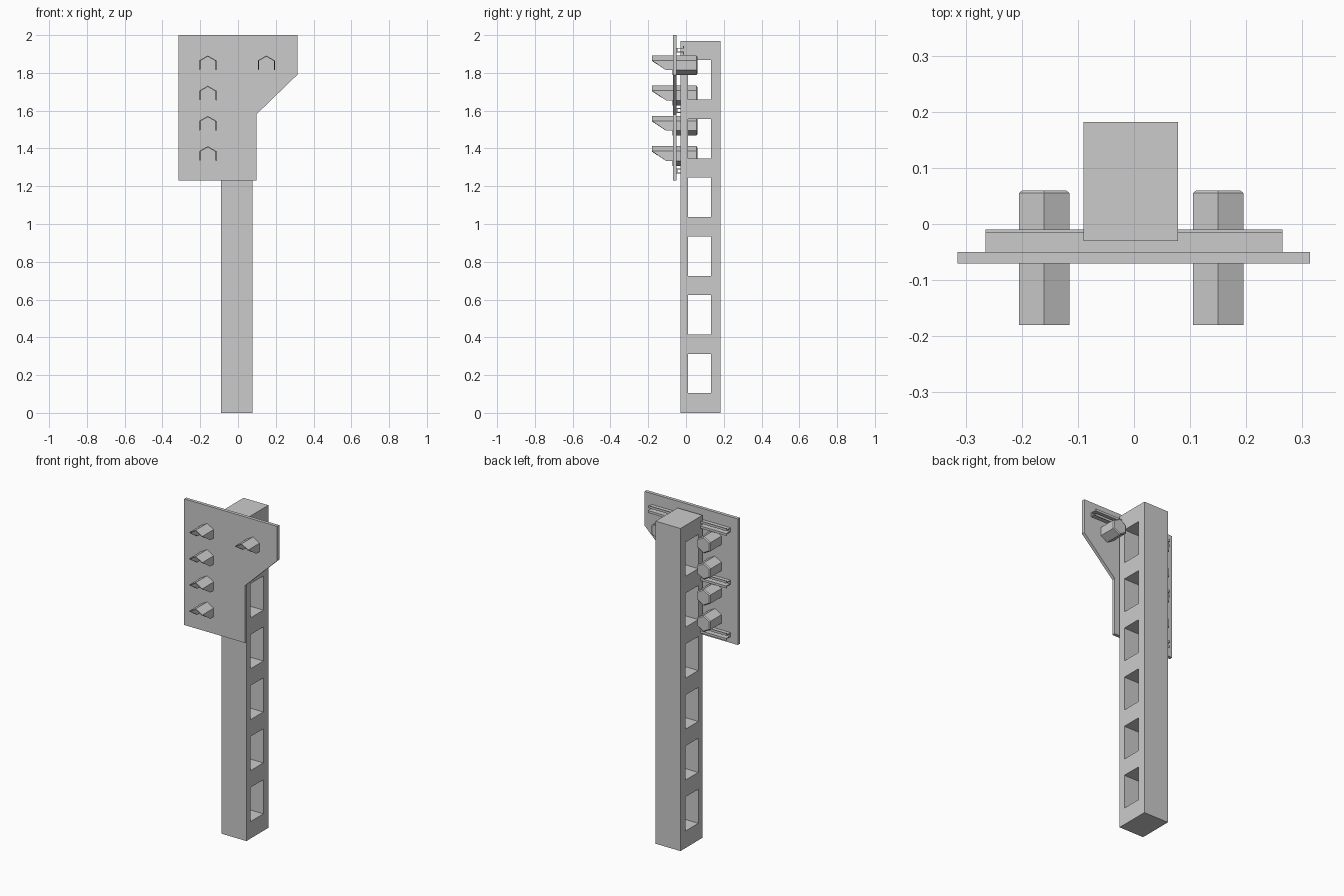
import bpy, bmesh, math
from mathutils import Vector

cube = bpy.data.objects.get("Cube")
if cube:
    bpy.data.objects.remove(cube, do_unlink=True)

grey = bpy.data.materials.new("plain grey")
grey.use_nodes = True
grey.diffuse_color = (0.6, 0.6, 0.6, 1)
grey.node_tree.nodes["Principled BSDF"].inputs["Base Color"].default_value = (0.6, 0.6, 0.6, 1)


def finish(name, bm):
    bmesh.ops.recalc_face_normals(bm, faces=bm.faces)
    mesh = bpy.data.meshes.new(name)
    bm.to_mesh(mesh)
    bm.free()
    mesh.materials.append(grey)
    obj = bpy.data.objects.new(name, mesh)
    bpy.context.collection.objects.link(obj)
    return obj


def extrude(name, points, offset):
    """Solid from a closed outline of 3D points pushed along an offset."""
    bm = bmesh.new()
    face = bm.faces.new([bm.verts.new(p) for p in points])
    moved = bmesh.ops.extrude_face_region(bm, geom=[face])["geom"]
    verts = [v for v in moved if isinstance(v, bmesh.types.BMVert)]
    bmesh.ops.translate(bm, verts=verts, vec=Vector(offset))
    # The starting face is kept as the near cap
    return finish(name, bm)


def box(name, x0, x1, y0, y1, z0, z1):
    return extrude(name, [(x0, y0, z0), (x1, y0, z0), (x1, y1, z0), (x0, y1, z0)],
                   (0, 0, z1 - z0))


# Post: two long walls joined by evenly spaced blocks, leaving windows
LEFT, RIGHT, TOP = -0.09, 0.078, 1.97
STEP, GAP, FIRST = 0.311, 0.208, 0.104
bm = bmesh.new()
ys = (-0.03, 0.01, 0.133, 0.182)
zs = [0]
for i in range(6):
    zs += [FIRST + i * STEP, FIRST + i * STEP + GAP]
zs.append(TOP)
grid = [[bm.verts.new((LEFT, y, z)) for y in ys] for z in zs]
cells = []
for r in range(len(zs) - 1):
    for c in range(3):
        if c == 1 and r % 2 == 1:
            continue
        cells.append(bm.faces.new((grid[r][c], grid[r][c + 1],
                                   grid[r + 1][c + 1], grid[r + 1][c])))
moved = bmesh.ops.extrude_face_region(bm, geom=cells)["geom"]
bmesh.ops.translate(bm, vec=(RIGHT - LEFT, 0, 0),
                    verts=[v for v in moved if isinstance(v, bmesh.types.BMVert)])
bmesh.ops.dissolve_limit(bm, angle_limit=0.01, verts=bm.verts, edges=bm.edges)
finish("post", bm)

# Backing board with the cut-away lower corner
outline = [(-0.315, 1.23), (0.097, 1.23), (0.097, 1.58), (0.314, 1.79), (0.314, 2), (-0.315, 2)]
extrude("board", [(x, -0.07, z) for x, z in outline], (0, 0.02, 0))

# Top-hat mounting rails behind the board
half = [(-0.05, 0.013), (-0.015, 0.013), (-0.015, 0.022), (-0.01, 0.022),
        (-0.01, 0.008), (-0.045, 0.008)]
hat = half + [(y, -z) for y, z in reversed(half)]
for label, z, end in (("top", 1.92, 0.265), ("middle", 1.6, 0.05), ("bottom", 1.28, 0.05)):
    extrude(label + "_rail", [(-0.265, y, z + h) for y, h in hat], (end + 0.265, 0, 0))


def hexagon(radius):
    return [(radius * math.sin(i * math.pi / 3), radius * math.cos(i * math.pi / 3))
            for i in range(6)]


def lamp(name, x, z):
    # Six-sided housing with a chamfered rear
    bm = bmesh.new()
    rings = [[bm.verts.new((x + a, y, z + b)) for a, b in hexagon(r)]
             for y, r in ((-0.072, 0.052), (0.055, 0.052), (0.06, 0.045))]
    for near, far in zip(rings, rings[1:]):
        for i in range(6):
            j = (i + 1) % 6
            bm.faces.new((near[i], near[j], far[j], far[i]))
    bm.faces.new(rings[0])
    bm.faces.new(rings[-1])
    finish(name + "_housing", bm)

    # Open-bottomed hood, sloped back along its sides
    bm = bmesh.new()
    order = (4, 5, 0, 1, 2)
    front = {4: -0.105, 5: -0.18, 0: -0.18, 1: -0.18, 2: -0.105}
    shells = []
    for r in (0.052, 0.046):
        pts = hexagon(r)
        shells.append([(bm.verts.new((x + pts[i][0], front[i], z + pts[i][1])),
                        bm.verts.new((x + pts[i][0], -0.07, z + pts[i][1]))) for i in order])
    outer, inner = shells
    for k in range(4):
        for shell in shells:
            bm.faces.new((shell[k][0], shell[k + 1][0], shell[k + 1][1], shell[k][1]))
        for e in (0, 1):
            bm.faces.new((outer[k][e], outer[k + 1][e], inner[k + 1][e], inner[k][e]))
    for k in (0, 4):
        bm.faces.new((outer[k][0], outer[k][1], inner[k][1], inner[k][0]))
    finish(name + "_hood", bm)


# Four stacked lamps and one at the side
for i in range(4):
    lamp("main_lamp_%d" % (i + 1), -0.16, 1.84 - i * 0.16)
lamp("side_lamp", 0.15, 1.84)
